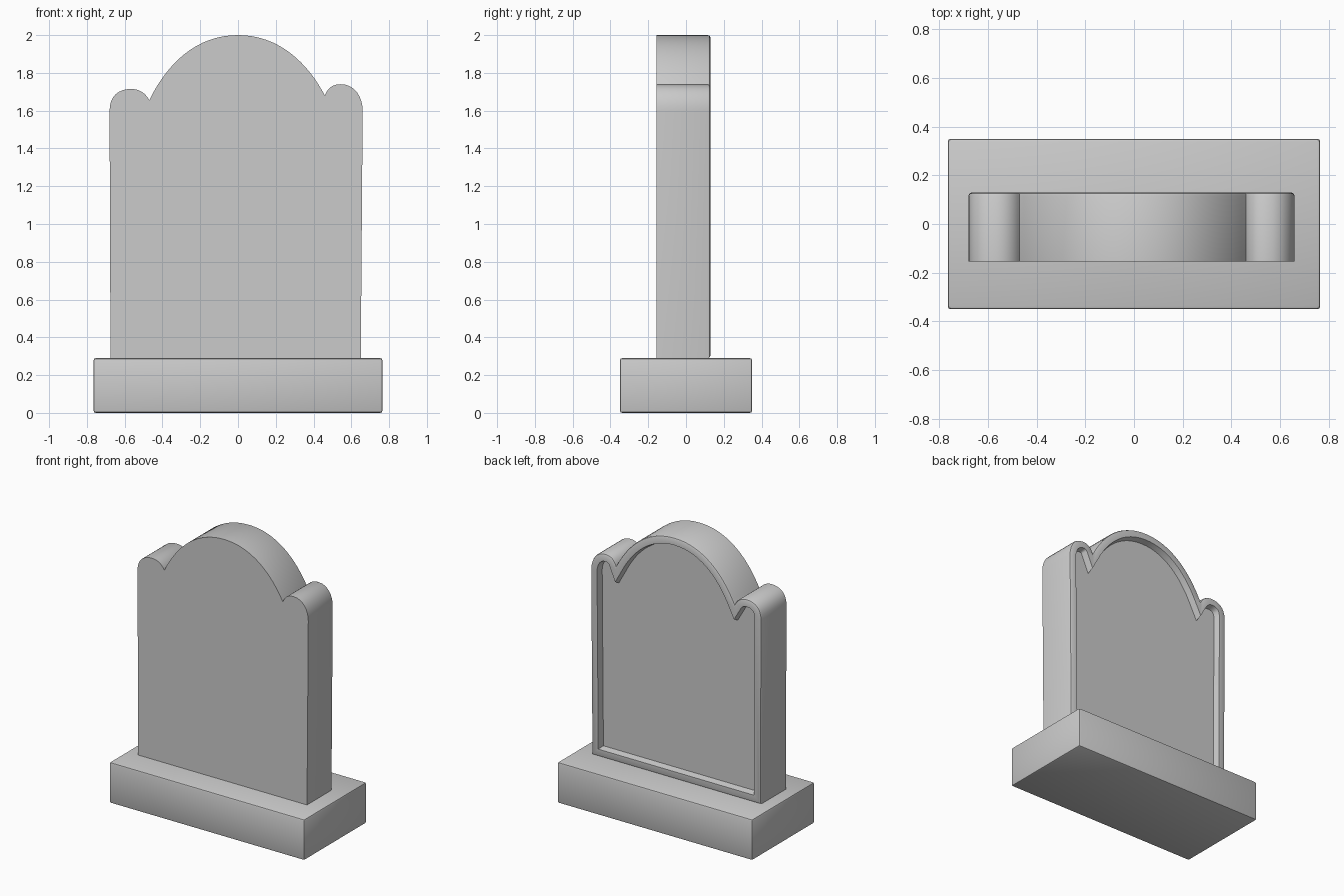
import bpy, bmesh
from mathutils import Vector
from mathutils.geometry import interpolate_bezier

if "Cube" in bpy.data.objects:
    bpy.data.objects.remove(bpy.data.objects["Cube"])


def finish(bm, name):
    bmesh.ops.recalc_face_normals(bm, faces=bm.faces)
    mesh = bpy.data.meshes.new(name)
    bm.to_mesh(mesh)
    bm.free()
    obj = bpy.data.objects.new(name, mesh)
    bpy.context.collection.objects.link(obj)
    bpy.ops.object.select_all(action='DESELECT')
    obj.select_set(True)
    bpy.context.view_layer.objects.active = obj
    bpy.ops.object.shade_smooth_by_angle(angle=0.6)
    return obj


def inset(points, d):
    """Mitred inward offset of a clockwise outline."""
    out = []
    n = len(points)
    for i, p in enumerate(points):
        a = (p - points[i - 1]).normalized()
        b = (points[(i + 1) % n] - p).normalized()
        na, nb = Vector((a.y, -a.x)), Vector((b.y, -b.x))
        out.append(p + (na + nb) * d / (1 + na.dot(nb)))
    return out


# Plinth: block with softened edges
bm = bmesh.new()
bmesh.ops.create_cube(bm, size=1)
bmesh.ops.scale(bm, vec=(1.53, 0.70, 0.29), verts=bm.verts)
bmesh.ops.translate(bm, vec=(0, 0, 0.145), verts=bm.verts)
bmesh.ops.bevel(bm, geom=bm.edges[:], offset=0.012, segments=2,
                profile=0.5, affect='EDGES')
finish(bm, "plinth")

# Slab outline in x, z: two shoulders and a round crown
curves = [
    [(-.68, 1.60), (-.68, 1.68), (-.63, 1.715), (-.565, 1.715)],
    [(-.565, 1.715), (-.525, 1.715), (-.49, 1.695), (-.47, 1.655)],
    [(-.47, 1.655), (-.375, 1.85), (-.22, 2.0), (0, 2.0)],
    [(0, 2.0), (.22, 2.0), (.37, 1.85), (.46, 1.68)],
    [(.46, 1.68), (.475, 1.72), (.50, 1.74), (.545, 1.74)],
    [(.545, 1.74), (.62, 1.74), (.66, 1.67), (.66, 1.60)],
]
outline = [Vector((-.675, .29))]
for i, c in enumerate(curves):
    pts = interpolate_bezier(*[Vector(p) for p in c], 17 if i in (2, 3) else 9)
    outline += [Vector(p[:2]) for p in (pts if i == 5 else pts[:-1])]
outline.append(Vector((.65, .29)))

# Slab: flat front, rounded back edge, raised rim around a sunken back panel
bm = bmesh.new()
rings = []
for y, d in [(-.155, 0), (.116, 0), (.125, .004), (.129, .012),
             (.129, .052), (.085, .062)]:
    rings.append([bm.verts.new((p.x, y, p.y)) for p in inset(outline, d)])
for r, s in zip(rings, rings[1:]):
    for i in range(len(r)):
        bm.faces.new((r[i - 1], r[i], s[i], s[i - 1]))
bm.faces.new(rings[0])
bm.faces.new(rings[-1])
finish(bm, "headstone_slab")
